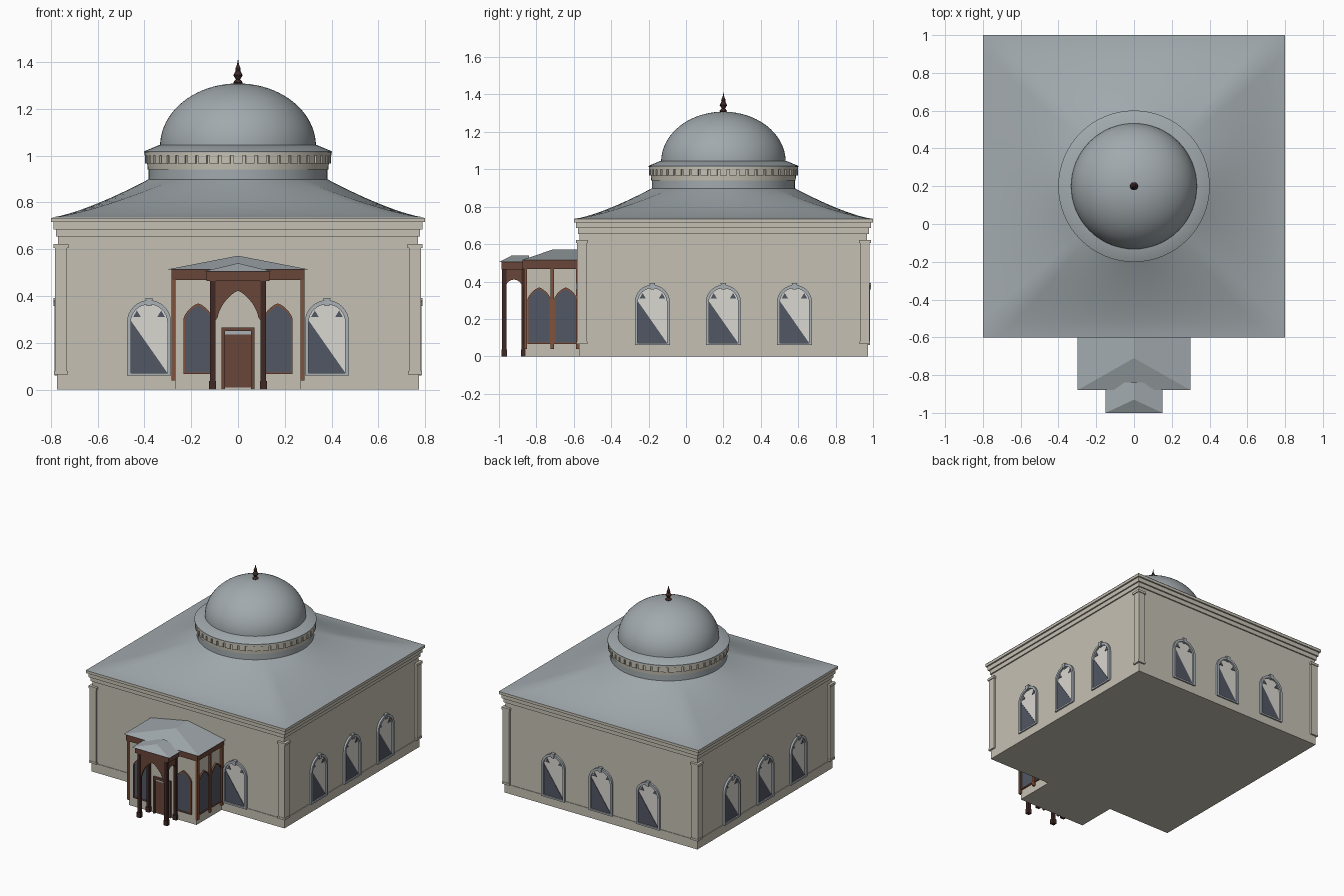
import bpy, bmesh, math
from mathutils import Matrix, Vector

if "Cube" in bpy.data.objects:
    bpy.data.objects.remove(bpy.data.objects["Cube"])

def mat(name, c):
    m = bpy.data.materials.new(name)
    m.diffuse_color = (*c, 1)
    m.use_nodes = True
    m.node_tree.nodes["Principled BSDF"].inputs["Base Color"].default_value = m.diffuse_color
    return m

STONE = mat("beige stone", (0.56, 0.53, 0.45))
ROOF = mat("grey roof", (0.36, 0.40, 0.42))
TRIM = mat("blue grey trim", (0.40, 0.44, 0.47))
GLASS = mat("dark glass", (0.085, 0.095, 0.125))
PALE = mat("pale pane", (0.70, 0.68, 0.63))
WOOD = mat("brown wood", (0.14, 0.06, 0.04))
DARK = mat("dark wood", (0.05, 0.022, 0.018))
FRAME = mat("orange brown frame", (0.22, 0.085, 0.045))
CY = 0.2  # centre of the hall in y

def mesh(name, verts, faces, m, M=Matrix(), smooth=None):
    bm = bmesh.new()
    vs = [bm.verts.new(M @ Vector(v)) for v in verts]
    for f in faces:
        bm.faces.new([vs[i] for i in f])
    bmesh.ops.recalc_face_normals(bm, faces=bm.faces)
    me = bpy.data.meshes.new(name)
    bm.to_mesh(me)
    bm.free()
    me.materials.append(m)
    if smooth:
        me.polygons.foreach_set("use_smooth", [True] * len(me.polygons))
        me.set_sharp_from_angle(angle=math.radians(smooth))
    ob = bpy.data.objects.new(name, me)
    bpy.context.collection.objects.link(ob)
    return ob

def prism(name, pts, y0, y1, m, M=Matrix()):
    """Extrude an x-z outline from y0 to y1."""
    n = len(pts)
    v = [(x, y, z) for y in (y0, y1) for x, z in pts]
    f = [list(range(n)), list(range(n, 2 * n))]
    f += [[i, (i + 1) % n, n + (i + 1) % n, n + i] for i in range(n)]
    return mesh(name, v, f, m, M)

def box(name, x0, x1, y0, y1, z0, z1, m, M=Matrix()):
    return prism(name, [(x0, z0), (x1, z0), (x1, z1), (x0, z1)], y0, y1, m, M)

def ring(name, outer, inner, y0, y1, m, M):
    """Frame between two outlines with equal point counts."""
    n = len(outer)
    v = [(x, y, z) for y in (y0, y1) for o in (outer, inner) for x, z in o]
    f = []
    for i in range(n):
        j = (i + 1) % n
        for a, b in ((0, n), (2 * n, 3 * n), (0, 2 * n), (n, 3 * n)):
            f.append([a + i, a + j, b + j, b + i])
    return mesh(name, v, f, m, M)

def lathe(name, prof, m, cx=0, cy=CY, n=64, smooth=35):
    """Turn an (r, z) profile around a vertical axis."""
    v, f = [], []
    for r, z in prof:
        r = max(r, 0.0005)
        v += [(cx + r * math.cos(2 * math.pi * k / n), cy + r * math.sin(2 * math.pi * k / n), z) for k in range(n)]
    for i in range(len(prof) - 1):
        for k in range(n):
            l = (k + 1) % n
            f.append([i * n + k, i * n + l, i * n + n + l, i * n + n + k])
    f += [list(range(n)), list(range(len(v) - n, len(v)))]
    return mesh(name, v, f, m, smooth=smooth)

def arch(w, spring, top, pointed=False, n=16):
    """Arch curve points running from left to right."""
    p, q = (1.35, 0.65) if pointed else (2, 0.5)
    out = []
    for i in range(n + 1):
        c = -math.cos(math.pi * i / n)
        out.append((w * c, spring + (top - spring) * max(0, 1 - abs(c) ** p) ** q))
    return out

def opening(w, z0, spring, top, pointed=False):
    return [(-w, z0)] + arch(w, spring, top, pointed) + [(w, z0)]

def wall(side, dist, along, cy=CY):
    """Local frame of a wall: -y points outwards, side counts quarter turns."""
    return Matrix.Translation((0, cy, 0)) @ Matrix.Rotation(side * math.pi / 2, 4, 'Z') @ Matrix.Translation((along, -dist, 0))

def square(name, h, z0, z1, m):
    return box(name, -h, h, CY - h, CY + h, z0, z1, m)

# Hall body with plinth and stepped cornice
square("hall_plinth", 0.773, 0, 0.065, STONE)
square("hall_walls", 0.769, 0.065, 0.66, STONE)
for h, z0, z1 in ((0.778, 0.655, 0.685), (0.788, 0.685, 0.715), (0.799, 0.715, 0.734)):
    square("cornice_step", h, z0, z1, STONE)

# Corner pilasters with caps
for sx in (-1, 1):
    for sy in (-1, 1):
        for name, h, z0, z1 in (("pilaster", 0.026, 0.065, 0.608), ("pilaster_base", 0.029, 0.065, 0.08),
                                ("pilaster_cap", 0.032, 0.605, 0.622)):
            x, y = sx * 0.756, CY + sy * 0.756
            box(name, x - h, x + h, y - h, y + h, z0, z1, STONE)

# Swept roof, blending from a square to a circle
N, ROWS = 96, 12
rv, rf = [], []
for i in range(ROWS + 1):
    t = i / ROWS
    for k in range(N):
        a = 2 * math.pi * k / N
        c, s = math.cos(a), math.sin(a)
        r = (1 - t) * 0.8 / max(abs(c), abs(s)) + t * 0.383
        rv.append((r * c, CY + r * s, 0.735 + 0.163 * t ** 1.35))
for i in range(ROWS):
    for k in range(N):
        l = (k + 1) % N
        rf.append([i * N + k, i * N + l, (i + 1) * N + l, (i + 1) * N + k])
rf.append(list(range(N)))
mesh("main_roof", rv, rf, ROOF, smooth=35)

# Drum, toothed ring, lid, dome and finial
lathe("drum", [(0.382, 0.88), (0.382, 0.945)], ROOF)
lathe("drum_band", [(0.386, 0.94), (0.388, 0.966), (0.39, 0.966), (0.39, 1.0), (0.399, 1.0), (0.399, 1.015)], STONE)
for k in range(48):
    M = Matrix.Translation((0, CY, 0)) @ Matrix.Rotation(2 * math.pi * k / 48, 4, 'Z')
    box("drum_tooth", -0.019, 0.019, -0.398, -0.38, 0.967, 1.002, STONE, M)
lathe("drum_lid", [(0.401, 1.012), (0.401, 1.018), (0.336, 1.045)], ROOF)
lathe("dome", [(0.333 * math.cos(a), 1.04 + 0.268 * math.sin(a))
               for a in [math.pi / 2 * i / 20 for i in range(21)]], ROOF)
lathe("finial", [(0.012, 1.3), (0.021, 1.312), (0.009, 1.325), (0.02, 1.343), (0.01, 1.362),
                 (0.012, 1.37), (0.004, 1.39), (0, 1.412)], DARK, n=16)

# Round arched windows, three per wall (two on the front)
def hall_window(M):
    ring("window_frame", opening(0.094, 0.06, 0.288, 0.382), opening(0.078, 0.072, 0.288, 0.364), -0.014, 0.004, TRIM, M)
    prism("window_pane", opening(0.079, 0.07, 0.288, 0.365), -0.002, 0.004, PALE, M)
    prism("window_glass", [(-0.078, 0.072), (0.078, 0.072), (-0.078, 0.295)], -0.005, 0, GLASS, M)
    for s in (-1, 1):
        prism("window_glass_corner", [(s * 0.068, 0.31), (s * 0.035, 0.31), (s * 0.052, 0.338)], -0.005, 0, GLASS, M)
    prism("keystone", [(-0.01, 0.358), (0.01, 0.358), (0.015, 0.391), (-0.015, 0.391)], -0.02, 0.004, TRIM, M)

for side in range(4):
    for along in (-0.38, 0, 0.38):
        if side or along:
            hall_window(wall(side, 0.769, along))

# Enclosed porch: walls, beam, hipped roof
box("porch_walls", -0.27, 0.27, -0.86, -0.55, 0, 0.47, STONE)
box("porch_beam", -0.285, 0.285, -0.873, -0.56, 0.468, 0.514, WOOD)

def hip_roof(name, w, yf, ya, yb, z0, z1):
    v = [(-w, yf, z0), (w, yf, z0), (w, yb, z0), (-w, yb, z0), (0, ya, z1), (0, yb, z1)]
    mesh(name, v, [(0, 1, 2, 3), (0, 1, 4), (1, 2, 5, 4), (2, 3, 5), (3, 0, 4, 5)], ROOF)

hip_roof("porch_roof", 0.3, -0.88, -0.71, -0.57, 0.514, 0.572)
hip_roof("entrance_roof", 0.15, -1.0, -0.93, -0.84, 0.504, 0.54)

# Porch pointed windows with wooden frames
def porch_window(M):
    ring("porch_window_frame", opening(0.063, 0.066, 0.3, 0.368, True), opening(0.056, 0.074, 0.3, 0.358, True), -0.01, 0.004, FRAME, M)
    prism("porch_window_glass", opening(0.057, 0.073, 0.3, 0.359, True), -0.004, 0.004, GLASS, M)

for s in (-1, 1):
    porch_window(wall(0, 0.86, s * 0.17, 0))
    for y in (-0.785, -0.643):
        porch_window(wall(s, 0.27, s * y, 0))
    for y in (-0.858, -0.716, -0.58):
        box("porch_post", s * 0.275 - 0.009, s * 0.275 + 0.009, y - 0.009, y + 0.009, 0.04, 0.47, FRAME)

# Entrance door
box("door_leaf", -0.056, 0.056, -0.866, -0.858, 0.008, 0.236, WOOD)
box("door_light", -0.056, 0.056, -0.866, -0.858, 0.236, 0.25, TRIM)
for s in (-1, 1):
    box("door_jamb", s * 0.063 - 0.007, s * 0.063 + 0.007, -0.874, -0.855, 0, 0.25, WOOD)
box("door_head", -0.07, 0.07, -0.874, -0.855, 0.25, 0.265, WOOD)

# Open entrance canopy: columns, arches and beam
box("entrance_beam", -0.135, 0.135, -0.987, -0.86, 0.463, 0.504, WOOD)
for s in (-1, 1):
    for y in (-0.972, -0.868):
        x = s * 0.108
        box("entrance_column", x - 0.011, x + 0.011, y - 0.011, y + 0.011, 0.03, 0.465, DARK)
        box("column_foot", x - 0.015, x + 0.015, y - 0.014, y + 0.014, 0, 0.036, DARK)
    prism("side_arch", [(-0.05, 0.465)] + arch(0.046, 0.36, 0.41) + [(0.05, 0.465)], -0.007, 0.007, WOOD,
          wall(s, 0.108, s * -0.92, 0))
prism("front_arch", [(-0.1, 0.465), (-0.1, 0.29)] + arch(0.086, 0.31, 0.422, True) + [(0.1, 0.29), (0.1, 0.465)],
      -0.98, -0.966, WOOD)
